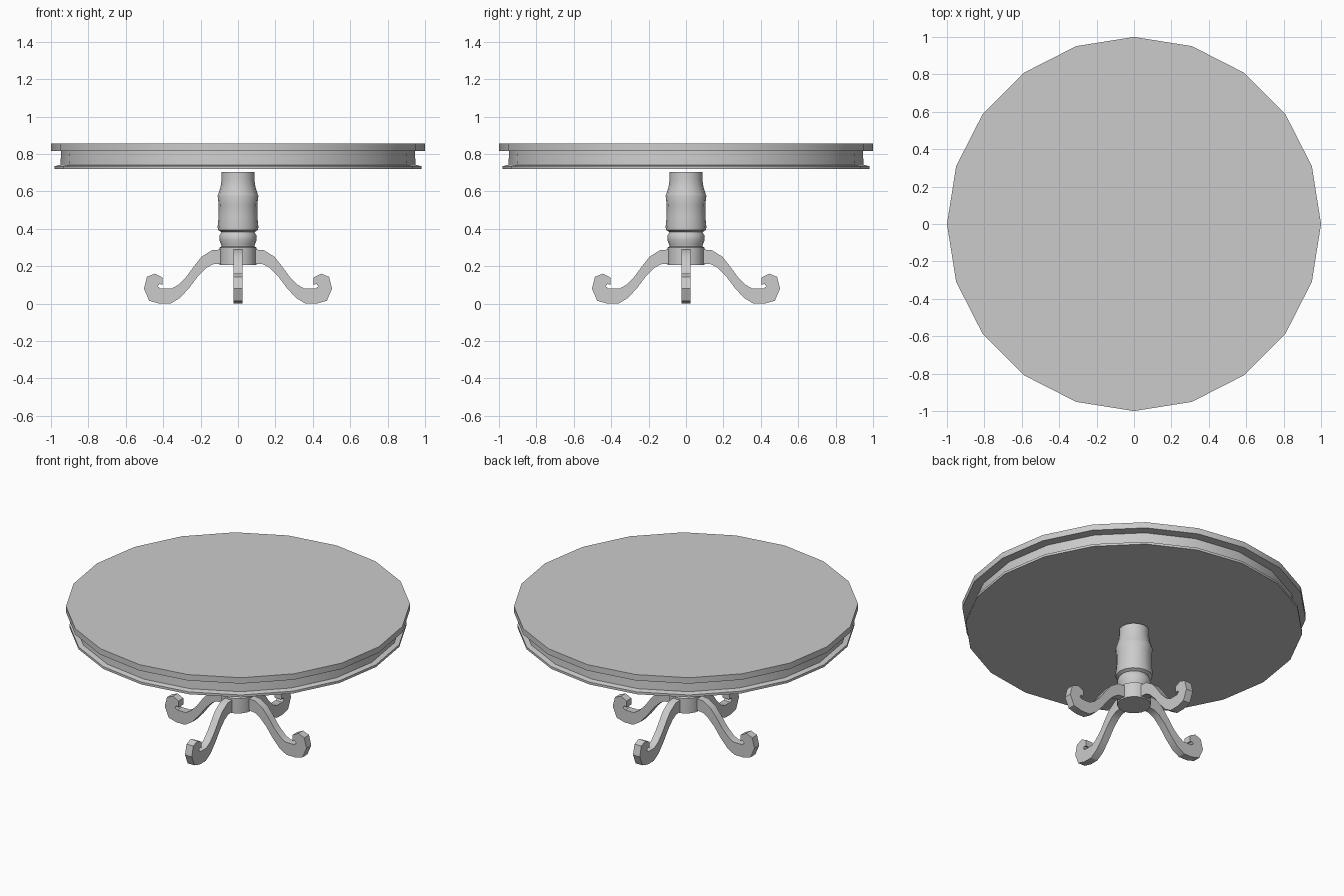
import bpy, bmesh
from math import cos, sin, pi, radians

if "Cube" in bpy.data.objects:
    bpy.data.objects.remove(bpy.data.objects["Cube"])


def finish(name, bm, angle=30):
    bmesh.ops.recalc_face_normals(bm, faces=bm.faces)
    me = bpy.data.meshes.new(name)
    bm.to_mesh(me)
    bm.free()
    ob = bpy.data.objects.new(name, me)
    bpy.context.collection.objects.link(ob)
    bpy.ops.object.select_all(action='DESELECT')
    ob.select_set(True)
    bpy.context.view_layer.objects.active = ob
    bpy.ops.object.shade_smooth_by_angle(angle=radians(angle))
    return ob


def lathe(name, profile, sides):
    """Turn a (radius, z) profile about z, closed at both ends."""
    bm = bmesh.new()
    rings = [[bm.verts.new((r * cos(2 * pi * i / sides), r * sin(2 * pi * i / sides), z))
              for i in range(sides)] for r, z in profile]
    for a, b in zip(rings, rings[1:]):
        for i in range(sides):
            j = (i + 1) % sides
            bm.faces.new((a[i], a[j], b[j], b[i]))
    bm.faces.new(rings[0])
    bm.faces.new(rings[-1])
    return finish(name, bm)


# Round top with recessed apron and lower trim
lathe("table_top", [(0.98, 0.72), (0.98, 0.735), (0.95, 0.742), (0.945, 0.815),
                    (1.0, 0.817), (1.0, 0.855)], 20)

# Turned pedestal with hub at the bottom
lathe("pedestal", [(0.098, 0.205), (0.098, 0.30), (0.088, 0.305), (0.09, 0.315),
                   (0.1, 0.34), (0.098, 0.365), (0.088, 0.383), (0.107, 0.393),
                   (0.109, 0.41), (0.104, 0.46), (0.103, 0.53), (0.109, 0.575),
                   (0.106, 0.583), (0.093, 0.625), (0.088, 0.66), (0.088, 0.703)], 16)

# Scrolled leg outline (distance from centre, z)
LEG = [(0.08, 0.29), (0.14, 0.285), (0.195, 0.25), (0.235, 0.20), (0.275, 0.145),
       (0.32, 0.10), (0.355, 0.08), (0.415, 0.08), (0.43, 0.093), (0.42, 0.105),
       (0.405, 0.10), (0.405, 0.14), (0.445, 0.16), (0.487, 0.143), (0.503, 0.08),
       (0.475, 0.015), (0.42, 0), (0.36, 0), (0.31, 0.03), (0.26, 0.085),
       (0.215, 0.145), (0.17, 0.19), (0.135, 0.21), (0.08, 0.215)]

# Four legs, one on each axis
for k, side in enumerate(("right", "back", "left", "front")):
    bm = bmesh.new()
    face = bm.faces.new([bm.verts.new((x, -0.024, z)) for x, z in LEG])
    ext = bmesh.ops.extrude_face_region(bm, geom=[face], use_keep_orig=True)
    bmesh.ops.translate(bm, vec=(0, 0.048, 0),
                        verts=[v for v in ext["geom"] if isinstance(v, bmesh.types.BMVert)])
    leg = finish(side + "_leg", bm)
    leg.rotation_euler.z = k * pi / 2
